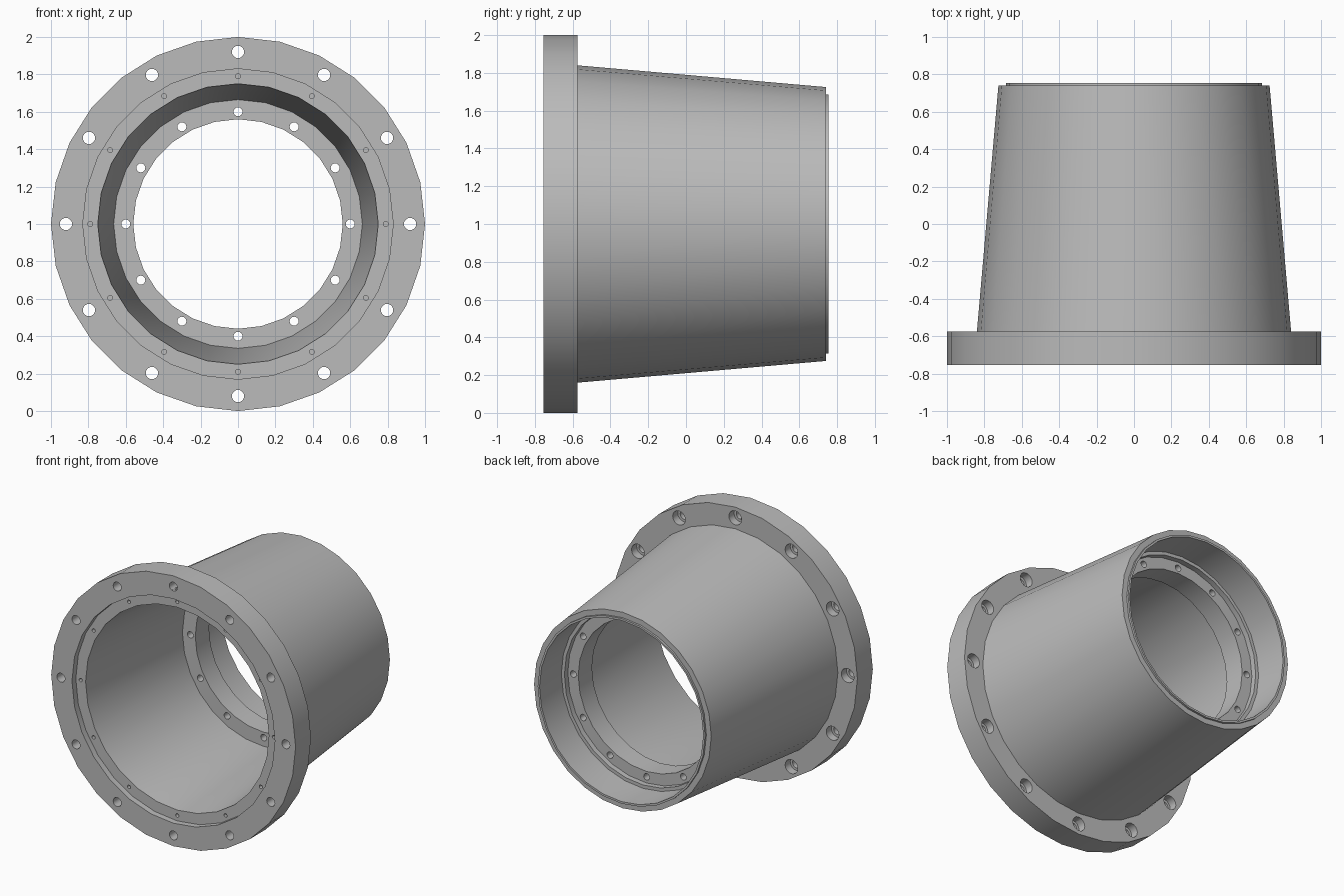
import bpy, bmesh, math
from mathutils import Matrix, Vector

SIDES = 28
CENTRE = Vector((0, 0, 1))

cube = bpy.data.objects.get("Cube")
if cube:
    bpy.data.objects.remove(cube, do_unlink=True)

grey = bpy.data.materials.new("cast_grey")
grey.use_nodes = True
grey.diffuse_color = (0.5, 0.5, 0.5, 1)
bsdf = next(n for n in grey.node_tree.nodes if n.type == "BSDF_PRINCIPLED")
bsdf.inputs["Base Color"].default_value = grey.diffuse_color


def add_object(name, bm):
    bmesh.ops.recalc_face_normals(bm, faces=bm.faces)
    mesh = bpy.data.meshes.new(name)
    bm.to_mesh(mesh)
    bm.free()
    mesh.materials.append(grey)
    obj = bpy.data.objects.new(name, mesh)
    bpy.context.collection.objects.link(obj)
    return obj


def lathe(name, profile):
    """Turn a closed (radius, y) profile about the horizontal axis."""
    bm = bmesh.new()
    rings = []
    for i in range(SIDES):
        a = math.tau * i / SIDES
        rings.append([bm.verts.new(CENTRE + Vector((r * math.cos(a), y, r * math.sin(a))))
                      for r, y in profile])
    n = len(profile)
    for i in range(SIDES):
        here, after = rings[i], rings[(i + 1) % SIDES]
        for j in range(n):
            k = (j + 1) % n
            bm.faces.new((here[j], here[k], after[k], after[j]))
    return add_object(name, bm)


def drill(obj, circle, radius, y0, y1, count=12):
    """Cut a circle of round holes running from y0 to y1."""
    bm = bmesh.new()
    for i in range(count):
        a = math.tau * i / count
        spot = CENTRE + Vector((circle * math.cos(a), (y0 + y1) / 2, circle * math.sin(a)))
        bmesh.ops.create_cone(
            bm, cap_ends=True, segments=16, radius1=radius, radius2=radius, depth=y1 - y0,
            matrix=Matrix.Translation(spot) @ Matrix.Rotation(math.pi / 2, 4, "X"))
    cutter = add_object("hole_cutter", bm)
    cutter.hide_render = True
    mod = obj.modifiers.new("holes", "BOOLEAN")
    mod.operation = "DIFFERENCE"
    mod.solver = "EXACT"
    mod.object = cutter
    bpy.context.view_layer.objects.active = obj
    bpy.ops.object.modifier_apply(modifier=mod.name)
    bpy.data.objects.remove(cutter, do_unlink=True)


# Bolting flange, with through holes counterbored from the back
flange = lathe("flange", [(0.83, -0.755), (1, -0.755), (1, -0.575), (0.83, -0.575)])
drill(flange, 0.92, 0.033, -0.9, -0.4)
drill(flange, 0.92, 0.052, -0.635, -0.4)

# Tapered tube, set back inside the flange, with a thin lip at the rear
body = lathe("tapered_body", [
    (0.83, -0.71), (0.83, -0.575), (0.84, -0.575), (0.725, 0.74), (0.685, 0.74),
    (0.685, 0.755), (0.67, 0.755), (0.67, 0.4), (0.665, 0.3), (0.75, -0.71)])
drill(body, 0.79, 0.013, -0.8, -0.66)

# Inner mounting ring with a rear shoulder
ring = lathe("mounting_ring", [
    (0.56, 0.3), (0.7, 0.3), (0.7, 0.5), (0.645, 0.5), (0.645, 0.46), (0.56, 0.46)])
drill(ring, 0.6, 0.024, 0.1, 0.7)

# Smooth the round walls and keep the rims crisp
for obj in (flange, body, ring):
    bpy.ops.object.select_all(action="DESELECT")
    obj.select_set(True)
    bpy.context.view_layer.objects.active = obj
    bpy.ops.object.shade_smooth_by_angle(angle=math.radians(30))
